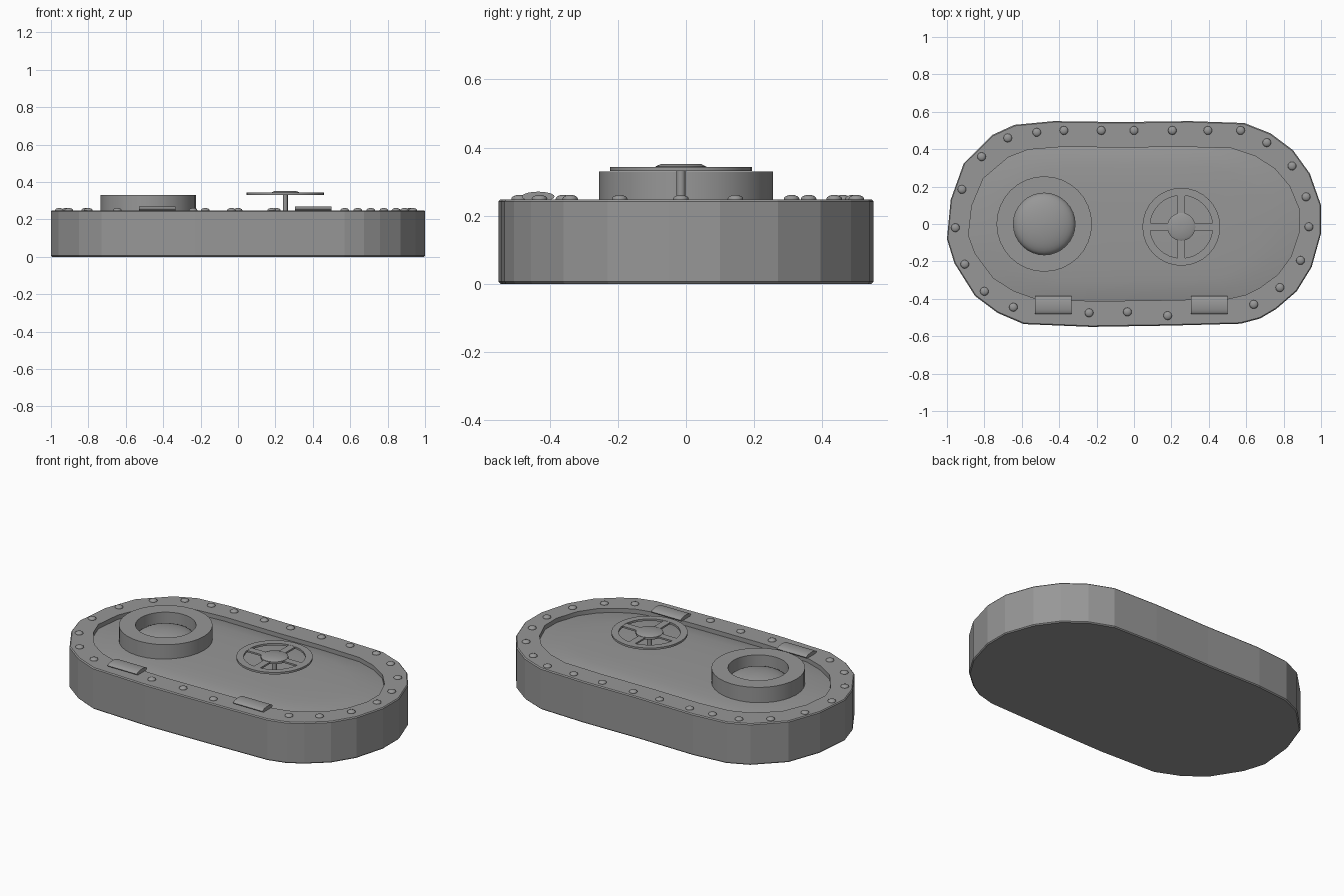
import bpy, bmesh, math
from mathutils import Matrix

if "Cube" in bpy.data.objects:
    bpy.data.objects.remove(bpy.data.objects["Cube"])

# dark metal
metal = bpy.data.materials.new("dark_metal")
metal.diffuse_color = (.31, .31, .31, 1)
metal.use_nodes = True
metal.node_tree.nodes["Principled BSDF"].inputs["Base Color"].default_value = metal.diffuse_color


def finish(name, bm, smooth=True, angle=35):
    bmesh.ops.recalc_face_normals(bm, faces=bm.faces)
    me = bpy.data.meshes.new(name)
    bm.to_mesh(me)
    bm.free()
    me.materials.append(metal)
    ob = bpy.data.objects.new(name, me)
    bpy.context.collection.objects.link(ob)
    if smooth:
        bpy.ops.object.select_all(action='DESELECT')
        ob.select_set(True)
        bpy.context.view_layer.objects.active = ob
        bpy.ops.object.shade_smooth_by_angle(angle=math.radians(angle))
    return ob


def loft(bm, rings, closed=False):
    """Skin a list of point loops; cap both ends, or join last to first."""
    loops = [[bm.verts.new(p) for p in r] for r in rings]
    n = len(loops[0])
    pairs = list(zip(loops, loops[1:]))
    if closed:
        pairs.append((loops[-1], loops[0]))
    for a, b in pairs:
        for i in range(n):
            j = (i + 1) % n
            bm.faces.new((a[i], a[j], b[j], b[i]))
    if not closed:
        bm.faces.new(loops[0])
        bm.faces.new(loops[-1])


def lathe(name, centre, profile, seg=32, closed=False):
    bm = bmesh.new()
    rings = [[(centre[0] + r * math.cos(2 * math.pi * k / seg),
               centre[1] + r * math.sin(2 * math.pi * k / seg), z)
              for k in range(seg)] for r, z in profile]
    loft(bm, rings, closed)
    return finish(name, bm)


# hatch body: uneven hand-cut oval with a flat rim
outline = [(-.64, .53), (-.43, .55), (-.07, .545), (.30, .55), (.59, .54),
           (.73, .485), (.85, .395), (.94, .27), (1.0, .10), (1.0, -.05),
           (.95, -.23), (.87, -.36), (.76, -.455), (.675, -.505), (.57, -.533),
           (.20, -.543), (-.23, -.55), (-.59, -.535), (-.73, -.475),
           (-.85, -.385), (-.96, -.21), (-1.0, -.08), (-.98, .13),
           (-.91, .325), (-.76, .475)]


def ring(sx, sy, z):
    return [(x * sx, y * sy, z) for x, y in outline]


def flat_cap(bm, low):
    """Remove the big end cap lying above the given height."""
    caps = [f for f in bm.faces if len(f.verts) == len(outline)
            and f.calc_center_median().z > low]
    bmesh.ops.delete(bm, geom=caps, context='FACES_ONLY')


bm = bmesh.new()
loft(bm, [ring(.995, .99, 0), ring(1, 1, .006), ring(1, 1, .242), ring(.995, .99, .248),
          ring(.885, .75, .248)])
flat_cap(bm, .1)
finish("hatch_body", bm, smooth=False)

# gently domed panel, just below the rim
bm = bmesh.new()
loft(bm, [ring(.885, .75, .248), ring(.885, .75, .222), ring(.80, .67, .233),
          ring(.68, .56, .24), ring(.48, .40, .244), ring(.2, .17, .246)])
flat_cap(bm, .247)
finish("domed_panel", bm)

# porthole frame and glass
lathe("porthole_frame", (-.48, 0), [(.255, .23), (.255, .33), (.165, .33), (.165, .23)],
      closed=True)
lathe("porthole_glass", (-.48, 0),
      [(.165, .247)] + [(.165 * math.cos(t), .247 + .055 * math.sin(t))
                        for t in (math.pi * k / 18 for k in range(1, 9))] + [(.004, .302)])

# hand wheel: rim, hub, stem and four spokes
WX, WY = .253, -.015
lathe("wheel_rim", (WX, WY), [(.208, .331), (.208, .343), (.168, .343), (.168, .331)],
      closed=True)
lathe("wheel_hub", (WX, WY), [(.075, .331), (.075, .344), (.06, .351), (.01, .352)])
lathe("wheel_stem", (WX, WY), [(.013, .20), (.013, .34)], seg=12)
bm = bmesh.new()
for k in range(4):
    m = (Matrix.Translation((WX, WY, .337)) @ Matrix.Rotation(k * math.pi / 2, 4, 'Z')
         @ Matrix.Translation((.12, 0, 0)) @ Matrix.Diagonal((.12, .042, .01, 1)))
    bmesh.ops.create_cube(bm, size=1, matrix=m)
finish("wheel_spokes", bm, smooth=False)

# flattened hinge barrels along the front rim
for side, x in (("left", -.432), ("right", .403)):
    bm = bmesh.new()
    m = (Matrix.Translation((x, -.434, .256)) @ Matrix.Diagonal((1, 1, .3, 1))
         @ Matrix.Rotation(math.pi / 2, 4, 'Y'))
    bmesh.ops.create_cone(bm, cap_ends=True, segments=20, radius1=.048, radius2=.048,
                          depth=.195, matrix=m)
    finish("hinge_" + side, bm)

# rivets around the rim
rivets = [(-.955, -.02), (-.92, .185), (-.815, .36), (-.675, .46), (-.52, .49), (-.375, .50),
          (-.175, .50), (0, .50), (.205, .50), (.395, .50), (.57, .50), (.71, .435),
          (.845, .31), (.92, .145), (.935, -.015), (.89, -.195), (.78, -.34), (.64, -.43),
          (.18, -.49), (-.035, -.47), (-.24, -.475), (-.645, -.445), (-.80, -.36),
          (-.905, -.215)]
bm = bmesh.new()
for x, y in rivets:
    m = Matrix.Translation((x, y, .249)) @ Matrix.Diagonal((.023, .023, .012, 1))
    bmesh.ops.create_uvsphere(bm, u_segments=12, v_segments=8, radius=1, matrix=m)
finish("rivets", bm, angle=60)
